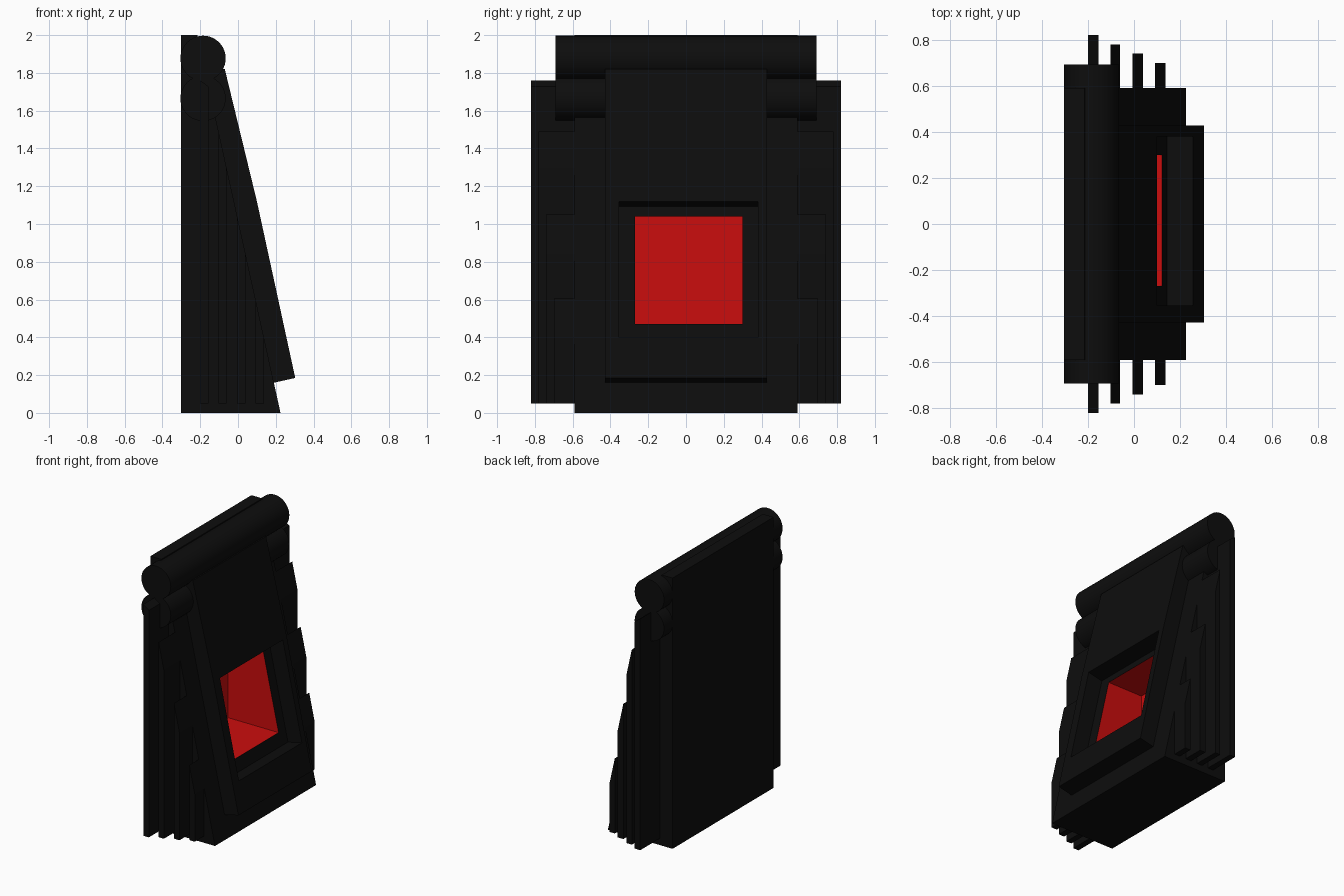
import bpy, bmesh, math

if "Cube" in bpy.data.objects:
    bpy.data.objects.remove(bpy.data.objects["Cube"])


def material(name, rgb):
    m = bpy.data.materials.new(name)
    m.diffuse_color = (*rgb, 1)
    m.use_nodes = True
    m.node_tree.nodes["Principled BSDF"].inputs["Base Color"].default_value = m.diffuse_color
    return m


BLACK = material("black", (0.004, 0.004, 0.004))
RED = material("red", (0.6, 0.004, 0.004))
BACK = -0.303


def slope_x(z):
    return 0.225 - 0.22 * z


def slope_z(x):
    return (0.225 - x) / 0.22


def prism(name, profile, y0, y1, mat=BLACK, open_face=None):
    """Extrude an x-z profile from y0 to y1; open_face removes one side and turns it inward."""
    bm = bmesh.new()
    a = [bm.verts.new((x, y0, z)) for x, z in profile]
    b = [bm.verts.new((x, y1, z)) for x, z in profile]
    n = len(profile)
    bm.faces.new(a)
    bm.faces.new(b[::-1])
    sides = [bm.faces.new((a[i], b[i], b[(i + 1) % n], a[(i + 1) % n])) for i in range(n)]
    bmesh.ops.recalc_face_normals(bm, faces=bm.faces[:])
    if open_face is not None:
        bmesh.ops.reverse_faces(bm, faces=bm.faces[:])
        bmesh.ops.delete(bm, geom=[sides[open_face]], context='FACES_ONLY')
    me = bpy.data.meshes.new(name)
    bm.to_mesh(me)
    bm.free()
    me.materials.append(mat)
    ob = bpy.data.objects.new(name, me)
    bpy.context.collection.objects.link(ob)
    return ob


def cut(ob, cutter):
    bpy.context.view_layer.objects.active = ob
    mod = ob.modifiers.new("cut", 'BOOLEAN')
    mod.operation = 'DIFFERENCE'
    mod.solver = 'EXACT'
    mod.object = cutter
    bpy.ops.object.modifier_apply(modifier=mod.name)
    bpy.data.objects.remove(cutter)


# wedge body with a square pocket
body = prism("wedge_body", [(BACK, 0), (slope_x(0), 0), (slope_x(2), 2), (BACK, 2)], -0.59, 0.59)
cut(body, prism("pocket_cutter", [(-0.292, 0.47), (0.5, 0.47), (0.5, 1.04), (-0.292, 1.04)],
                -0.27, 0.30))

# red lining of the pocket, open at the front
e = 0.001
prism("pocket_lining", [(-0.291, 0.47 + e), (slope_x(0.47), 0.47 + e),
                        (slope_x(1.04), 1.04 - e), (-0.291, 1.04 - e)],
      -0.27 + e, 0.30 - e, RED, open_face=1)

# raised front panel with a recess around the pocket
panel = prism("front_panel", [(-0.07, 1.82), (0.10, 1.12), (0.303, 0.185), (0.19, 0.16),
                              (0.17, 0.16), (slope_x(1.82) - 0.02, 1.82)], -0.428, 0.428)
nx, nz = 0.977, 0.213
low, high = (0.256, 0.40), (0.1005, 1.118)
cut(panel, prism("recess_cutter", [(p[0] + d * nx, p[1] + d * nz)
                                   for p, d in ((low, -0.25), (low, 0.1), (high, 0.1), (high, -0.25))],
                 -0.355, 0.38))

# stepped fins on both sides
for i, (x0, x1, w) in enumerate([(-0.20, -0.155, 0.82), (-0.103, -0.06, 0.78),
                                 (-0.006, 0.04, 0.74), (0.092, 0.137, 0.70)]):
    outline = [(x0, 0.05), (x1, 0.05), (x1, min(slope_z(x1), 1.76)), (x0, min(slope_z(x0), 1.76))]
    prism(f"fin_{i + 1}_left", outline, -w, -0.58)
    prism(f"fin_{i + 1}_right", outline, 0.58, w)


# rollers across the top; the lower one is a stub on each side
def roller(name, z, y0, y1):
    bpy.ops.mesh.primitive_cylinder_add(vertices=40, radius=0.12, depth=y1 - y0,
                                        location=(-0.185, (y0 + y1) / 2, z),
                                        rotation=(math.pi / 2, 0, 0))
    ob = bpy.context.object
    ob.name = name
    ob.data.materials.append(BLACK)
    bpy.ops.object.shade_smooth_by_angle(angle=math.radians(30))


roller("top_roller", 1.877, -0.692, 0.692)
roller("lower_roller_left", 1.665, -0.692, -0.40)
roller("lower_roller_right", 1.665, 0.40, 0.692)
